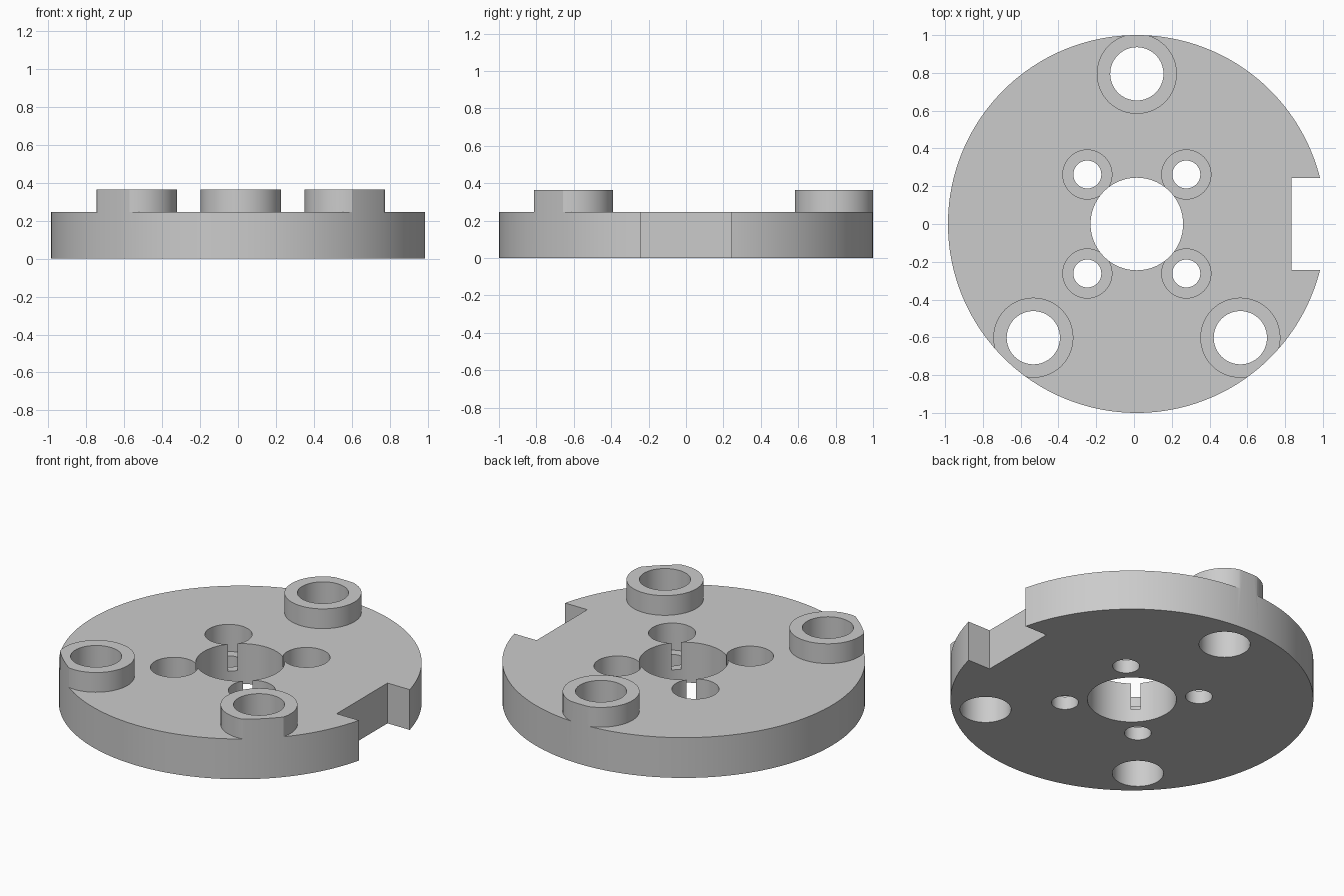
import bpy
import math

AXIS_X = 0.015       # axis of the disc
PLATE_TOP = 0.245
BOSS_TOP = 0.365
BOSSES = [(0, 0.795), (-0.548, -0.602), (0.548, -0.602)]
SCREWS = [(sx * 0.262, sy * 0.262) for sx in (-1, 1) for sy in (-1, 1)]

cube = bpy.data.objects.get("Cube")
if cube:
    bpy.data.objects.remove(cube, do_unlink=True)


def cylinder(name, x, y, radius, low, high, sides=64):
    bpy.ops.mesh.primitive_cylinder_add(
        vertices=sides, radius=radius, depth=high - low,
        location=(AXIS_X + x, y, (low + high) / 2))
    obj = bpy.context.object
    obj.name = name
    return obj


def cut(target, cutter):
    """Subtract the cutter from the target, then discard the cutter."""
    cutter.hide_render = True
    mod = target.modifiers.new("cut", 'BOOLEAN')
    mod.operation = 'DIFFERENCE'
    mod.solver = 'EXACT'
    mod.object = cutter
    bpy.context.view_layer.objects.active = target
    bpy.ops.object.modifier_apply(modifier=mod.name)
    bpy.data.objects.remove(cutter, do_unlink=True)


grey = bpy.data.materials.new("plain grey")
grey.use_nodes = True
colour = (0.6, 0.6, 0.6, 1)
grey.diffuse_color = colour
grey.node_tree.nodes["Principled BSDF"].inputs["Base Color"].default_value = colour

# Round blank, as tall as the bosses
flange = cylinder("mounting_flange", 0, 0, 1, 0, BOSS_TOP, 160)

# Clear the top down to the plate, leaving the three bosses standing
clearing = cylinder("clearing_cutter", 0, 0, 1.2, PLATE_TOP, 0.6)
for x, y in BOSSES:
    cut(clearing, cylinder("boss_outline", x, y, 0.212, 0, 0.8))
cut(flange, clearing)

# Boss bores and centre bore
for x, y in BOSSES:
    cut(flange, cylinder("boss_bore", x, y, 0.141, -0.2, 0.8))
cut(flange, cylinder("centre_bore", 0, 0, 0.245, -0.2, 0.8, 96))

# Counterbored screw holes, which break through into the centre bore
for x, y in SCREWS:
    cut(flange, cylinder("counterbore", x, y, 0.13, 0.08, 0.8))
    cut(flange, cylinder("screw_hole", x, y, 0.074, -0.2, 0.7, 48))

# Square notch in the left edge
bpy.ops.mesh.primitive_cube_add(size=1, location=(0.835 + 0.25, 0, 0.2))
notch = bpy.context.object
notch.name = "notch_cutter"
notch.scale = (0.5, 0.488, 1)
cut(flange, notch)

# Finish
flange.data.materials.clear()
flange.data.materials.append(grey)
for face in flange.data.polygons:
    face.material_index = 0
bpy.ops.object.select_all(action='DESELECT')
flange.select_set(True)
bpy.context.view_layer.objects.active = flange
bpy.ops.object.shade_smooth_by_angle(angle=math.radians(20))
